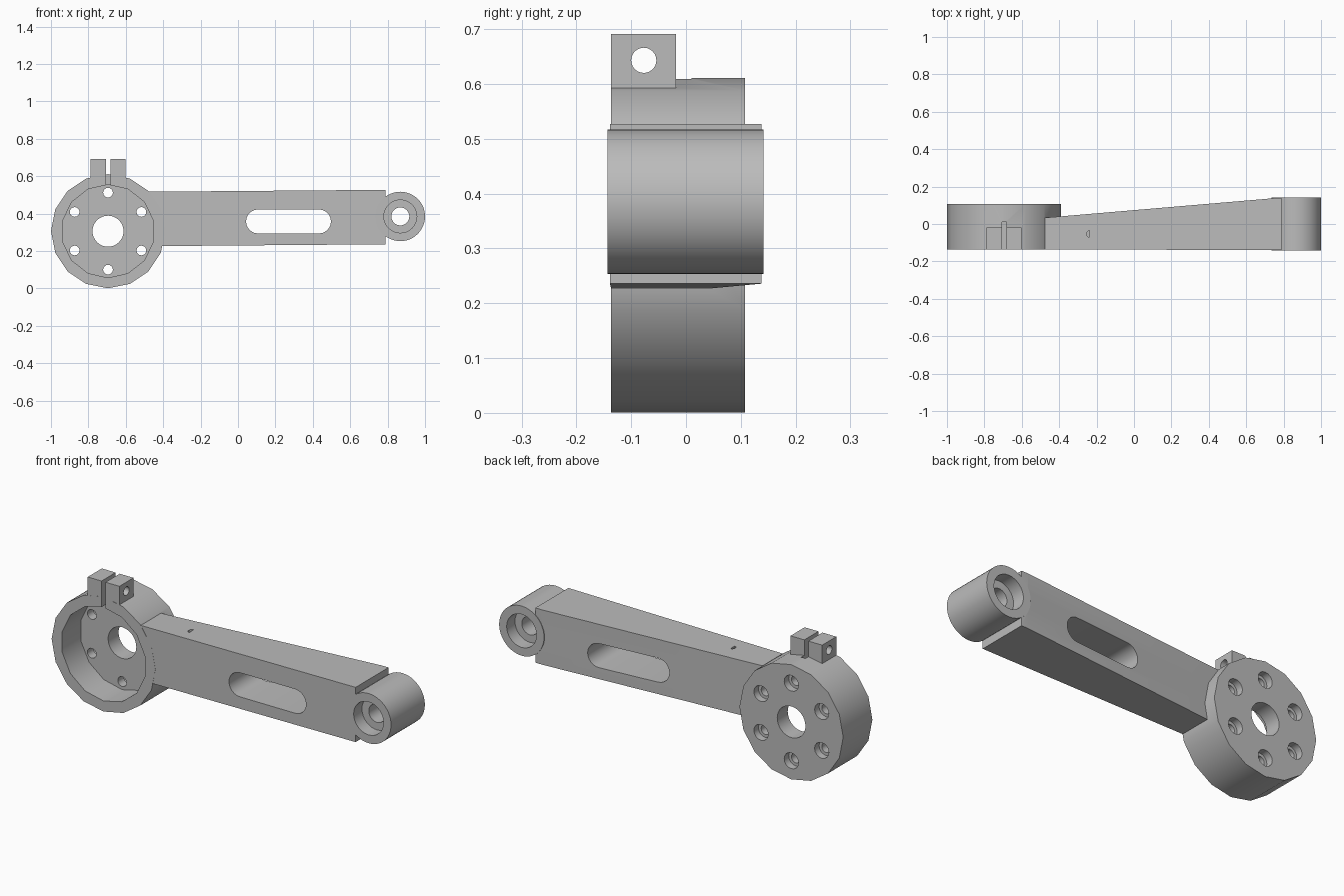
import bpy, bmesh, math
from mathutils import Matrix

if "Cube" in bpy.data.objects:
    bpy.data.objects.remove(bpy.data.objects["Cube"])

DX, DZ = -0.695, 0.306      # clamp disc centre
BX, BZ = 0.868, 0.385       # end boss centre

grey = bpy.data.materials.new("grey_metal")
grey.diffuse_color = (0.5, 0.5, 0.5, 1)
grey.use_nodes = True
grey.node_tree.nodes["Principled BSDF"].inputs["Base Color"].default_value = grey.diffuse_color


def add(name, bm):
    bmesh.ops.recalc_face_normals(bm, faces=bm.faces[:])
    me = bpy.data.meshes.new(name)
    bm.to_mesh(me)
    bm.free()
    me.materials.append(grey)
    ob = bpy.data.objects.new(name, me)
    bpy.context.collection.objects.link(ob)
    return ob


def cyl(name, x, z, r, y0, y1, n=32):
    """Cylinder along y."""
    bm = bmesh.new()
    m = Matrix.Translation((x, (y0 + y1) / 2, z)) @ Matrix.Rotation(math.pi / 2, 4, 'X')
    bmesh.ops.create_cone(bm, cap_ends=True, segments=n, radius1=r, radius2=r,
                          depth=y1 - y0, matrix=m)
    return add(name, bm)


def box(name, x0, x1, y0, y1, z0, z1):
    bm = bmesh.new()
    m = Matrix.Translation(((x0 + x1) / 2, (y0 + y1) / 2, (z0 + z1) / 2))
    bmesh.ops.create_cube(bm, size=1, matrix=m @ Matrix.Diagonal((x1 - x0, y1 - y0, z1 - z0, 1)))
    return add(name, bm)


def extrude(name, lower, upper):
    """Solid between two matching outlines."""
    bm = bmesh.new()
    a = [bm.verts.new(p) for p in lower]
    b = [bm.verts.new(p) for p in upper]
    bm.faces.new(a)
    bm.faces.new(b)
    for i in range(len(a)):
        j = (i + 1) % len(a)
        bm.faces.new((a[i], a[j], b[j], b[i]))
    return add(name, bm)


def boolean(target, other, op):
    mod = target.modifiers.new("bool", 'BOOLEAN')
    mod.operation, mod.object, mod.solver = op, other, 'EXACT'
    bpy.context.view_layer.objects.active = target
    bpy.ops.object.modifier_apply(modifier=mod.name)
    bpy.data.objects.remove(other, do_unlink=True)


# round clamp housing
body = cyl("lever_arm", DX, DZ, 0.305, -0.137, 0.108, 16)

# tapered arm, slightly rising to the right
plan = [(-0.60, -0.136), (0.789, -0.139), (0.789, 0.138), (0.75, 0.138), (-0.60, 0.023)]
rise = lambda x: 0.008 * (x + 0.47)
arm = extrude("arm", [(x, y, 0.226 + rise(x)) for x, y in plan],
              [(x, y, 0.517 + rise(x)) for x, y in plan])
boolean(body, arm, 'UNION')

# end boss and the two clamp tabs
boolean(body, cyl("boss", BX, BZ, 0.132, -0.143, 0.141, 48), 'UNION')
for x0, x1 in ((-0.788, -0.707), (-0.683, -0.602)):
    boolean(body, box("tab", x0, x1, -0.1365, -0.018, 0.57, 0.691), 'UNION')

# cup, hub hole and clamp slit
boolean(body, cyl("cup", DX, DZ, 0.249, -0.2, 0.02, 14), 'DIFFERENCE')
boolean(body, cyl("hub_hole", DX, DZ, 0.083, -0.05, 0.2), 'DIFFERENCE')
boolean(body, box("slit", -0.707, -0.683, -0.2, 0.01, 0.5, 0.75), 'DIFFERENCE')

# six screw holes, counterbored from the back
for i in range(6):
    t = math.radians(30 + 60 * i)
    x, z = DX + 0.206 * math.cos(t), DZ + 0.206 * math.sin(t)
    boolean(body, cyl("screw_hole", x, z, 0.026, -0.05, 0.2, 16), 'DIFFERENCE')
    boolean(body, cyl("screw_head", x, z, 0.042, 0.07, 0.2, 16), 'DIFFERENCE')

# boss bore with a bearing seat on each side
boolean(body, cyl("bore", BX, BZ, 0.048, -0.3, 0.3), 'DIFFERENCE')
for y0, y1 in ((-0.3, -0.073), (0.071, 0.3)):
    boolean(body, cyl("seat", BX, BZ, 0.088, y0, y1), 'DIFFERENCE')

# long slot through the arm
r, outline = 0.064, []
for cx, start in ((0.433, -90), (0.107, 90)):
    for k in range(13):
        t = math.radians(start + 15 * k)
        outline.append((cx + r * math.cos(t), 0.358 + r * math.sin(t)))
boolean(body, extrude("slot", [(x, -0.3, z) for x, z in outline],
                      [(x, 0.3, z) for x, z in outline]), 'DIFFERENCE')

# clamp bolt hole along x
bm = bmesh.new()
bmesh.ops.create_cone(bm, cap_ends=True, segments=24, radius1=0.023, radius2=0.023, depth=0.4,
                      matrix=Matrix.Translation((DX, -0.077, 0.643)) @ Matrix.Rotation(math.pi / 2, 4, 'Y'))
boolean(body, add("bolt_hole", bm), 'DIFFERENCE')

# tiny half-round notch in the arm top
half = [(-0.237 + 0.016 * math.cos(math.radians(a)), -0.053 + 0.018 * math.sin(math.radians(a)))
        for a in range(90, 271, 30)]
boolean(body, extrude("notch", [(x, y, 0.50) for x, y in half],
                      [(x, y, 0.56) for x, y in half]), 'DIFFERENCE')

# one grey, smooth curves with sharp edges
body.data.materials.clear()
body.data.materials.append(grey)
for p in body.data.polygons:
    p.material_index = 0
bpy.ops.object.select_all(action='DESELECT')
body.select_set(True)
bpy.context.view_layer.objects.active = body
bpy.ops.object.shade_smooth_by_angle(angle=math.radians(28))
